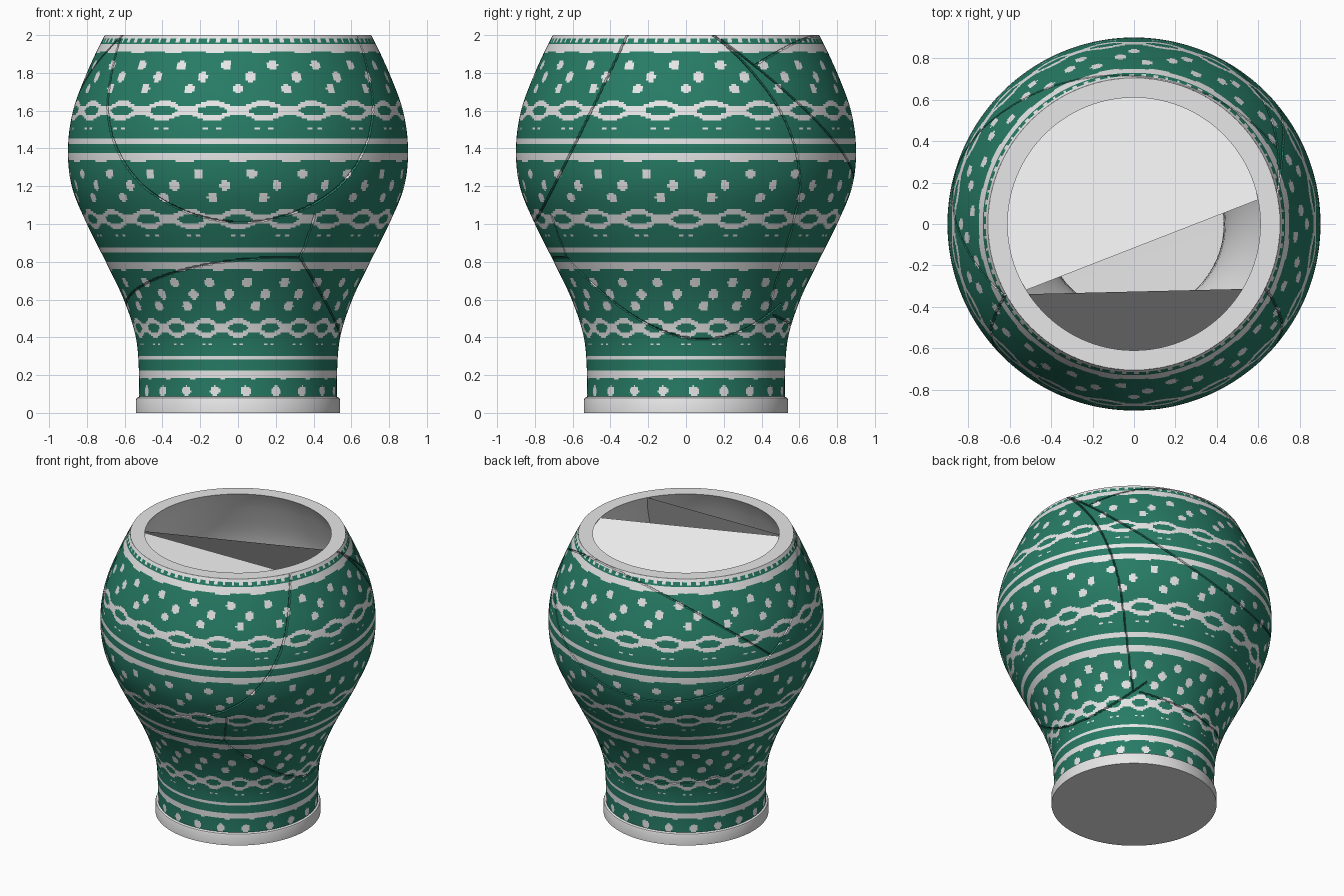
import bpy, bmesh, math
from mathutils import Vector as V

if "Cube" in bpy.data.objects:
    bpy.data.objects.remove(bpy.data.objects["Cube"])


def material(name, rgb):
    m = bpy.data.materials.new(name)
    m.diffuse_color = (*rgb, 1)
    m.use_nodes = True
    m.node_tree.nodes["Principled BSDF"].inputs["Base Color"].default_value = m.diffuse_color
    return m


GREEN = material("green_glaze", (0.02, 0.2, 0.13))
WHITE = material("white_clay", (0.8, 0.8, 0.8))

# outer silhouette: radius every 0.2 of height
RADII = [0.525, 0.524, 0.541, 0.605, 0.70, 0.80, 0.88, 0.90, 0.873, 0.80, 0.705, 0.59]


def radius(z):
    """Smooth radius of the outer wall at height z."""
    s = min(max(z / 0.2, 0), 9.9999)
    if z >= 2:
        return 0.705
    i = int(s)
    t = s - i
    a, b, c, d = (RADII[max(i - 1, 0)], RADII[i], RADII[i + 1], RADII[i + 2])
    return b + 0.5 * t * (c - a + t * (2 * a - 5 * b + 4 * c - d + t * (3 * (b - c) + d - a)))


def lathe(bm, profile, n):
    """Turn (r, z) points round the z axis; u = 0 is the front."""
    rows = []
    for r, z in profile:
        if r < 1e-5:
            rows.append([bm.verts.new((0, 0, z))] * n)
        else:
            rows.append([bm.verts.new((r * math.sin(2 * math.pi * i / n),
                                       -r * math.cos(2 * math.pi * i / n), z)) for i in range(n)])
    for a, b in zip(rows, rows[1:]):
        for i in range(n):
            j = (i + 1) % n
            bm.faces.new(list(dict.fromkeys((a[i], a[j], b[j], b[i]))))


def finish(bm, name, mats, angle=35):
    me = bpy.data.meshes.new(name)
    bm.to_mesh(me)
    bm.free()
    for m in mats:
        me.materials.append(m)
    ob = bpy.data.objects.new(name, me)
    bpy.context.collection.objects.link(ob)
    bpy.ops.object.select_all(action='DESELECT')
    ob.select_set(True)
    bpy.context.view_layer.objects.active = ob
    bpy.ops.object.shade_smooth_by_angle(angle=math.radians(angle))
    return ob


def is_white(p):
    """Glaze pattern: stripes, dashes, eyed wave and three rows of dots."""
    x, y, z = p
    u = 20 * math.atan2(x, -y) / (2 * math.pi)
    if z > 1.982:
        return True
    if z > 1.96:
        return (u * 4) % 1 < 0.35
    k = math.floor((z - 0.18) / 0.575)
    t = z - 0.205 - k * 0.575
    if k == 2:
        u += 0.5
    arc = 2 * math.pi * math.hypot(x, y) / 20     # width of one repeat

    def off(shift):
        return (u - shift + 0.5) % 1 - 0.5

    wob = math.cos(2 * math.pi * u)
    if -0.02 + 0.005 * wob < t < 0.02 or 0.072 < t < 0.1:
        return True
    if abs(t - 0.155) < 0.005 and abs(off(0)) < 0.17:
        return abs(off(0)) > 0.06
    if abs(t - 0.245) < 0.038 + 0.017 * wob:
        return (off(0) / 0.29) ** 2 + ((t - 0.245) / 0.024) ** 2 > 1
    for h, shift in ((0.36, 0.5), (0.424, -0.25), (0.486, 0.25)):
        if (off(shift) * arc) ** 2 + (t - h) ** 2 < 0.027 ** 2:
            return True
    return False


def plane(a, b, c):
    a, b, c = V(a), V(b), V(c)
    return a, (b - a).cross(c - a).normalized()


def side(pl, p):
    return (p - pl[0]).dot(pl[1])


# break planes between the shards
FRONT = plane((-0.62, -0.34, 2), (0.63, -0.31, 2), (0.15, -0.796, 1.02))
BACK = plane((-0.62, -0.36, 2), (0.69, 0.15, 2), (0, 0.9, 1.22))
BACK_TOP = plane((0.70, 0.35, 1.83), (0, 0.7, 1.97), (-0.82, 0.31, 1.5))
SIDE_LOW = plane((0.33, -0.63, 0.82), (0.54, 0, 0.4), (0.37, 0.43, 0.53))
SIDE_BACK = plane((0.37, 0.43, 0.53), (0.69, 0.58, 1.4), (0.69, 0.14, 2))
SHORT = plane((0.33, -0.63, 0.82), (0.4, -0.7, 1.04), (0, 0, 0.9))
LOWER = plane((0.33, -0.63, 0.82), (-0.6, -0.15, 0.6), (0.37, 0.43, 0.53))


def groove(bm, pl, keep):
    """Cut a fine V-shaped crack where the plane meets the wall."""
    co, no = pl
    for d in (-0.006, 0.006, 0):
        faces = []
        for f in bm.faces:
            c = f.calc_center_median()
            if abs(side(pl, c)) < 0.04 and keep(c):
                faces.append(f)
        geom = set(faces)
        for f in faces:
            geom.update(f.edges)
            geom.update(f.verts)
        cut = bmesh.ops.bisect_plane(bm, geom=list(geom), dist=1e-5,
                                     plane_co=co + no * d, plane_no=no)["geom_cut"]
    for v in cut:
        if isinstance(v, bmesh.types.BMVert):
            s = 1 - 0.012 / math.hypot(v.co.x, v.co.y)
            v.co.x *= s
            v.co.y *= s


# patterned outer wall with cracks
bm = bmesh.new()
ROWS = 200
lathe(bm, [(radius(z), z) for z in (0.08 + 1.92 * i / ROWS for i in range(ROWS + 1))], 384)
for f in bm.faces:
    f.material_index = int(is_white(f.calc_center_median()))
groove(bm, FRONT, lambda p: True)
groove(bm, SHORT, lambda p: p.y < 0 and 0.82 < p.z < 1.05 and p.x > 0)
groove(bm, SIDE_LOW, lambda p: p.x > 0.32 and p.z < 0.83)
groove(bm, SIDE_BACK, lambda p: p.y > 0 and p.x > 0.3 and p.z > 0.53)
groove(bm, BACK, lambda p: side(SIDE_BACK, p) < 0 and p.z < 1.998)
up = 1 if BACK[1].z > 0 else -1
groove(bm, BACK_TOP, lambda p: side(SIDE_BACK, p) < 0 and side(BACK, p) * up > 0)
groove(bm, LOWER, lambda p: p.x < 0.34)
finish(bm, "patterned_wall", [GREEN, WHITE], 30)

# flat rim, inner wall and inner floor
bm = bmesh.new()
heights = [1.94 - 0.07 * i for i in range(27)]
inner = [(radius(z) - 0.09, z) for z in heights]
lathe(bm, [(0.705, 2), (0.61, 2)] + inner + [(0, 0.11)], 96)
finish(bm, "rim_and_inner_wall", [WHITE])

# foot ring with closed underside
bm = bmesh.new()
lathe(bm, [(0, 0), (0.54, 0), (0.54, 0.07), (0.536, 0.08), (0.522, 0.087)], 96)
finish(bm, "foot", [WHITE])


def break_sheet(name, pl):
    """Flat break face spanning the hollow of the pot."""
    hull = bmesh.new()
    lathe(hull, [(0, 1.998), (0.66, 1.998)] +
          [(radius(z) - 0.04, z) for z in heights] + [(0, 0.11)], 96)
    cut = bmesh.ops.bisect_plane(hull, geom=hull.verts[:] + hull.edges[:] + hull.faces[:],
                                 dist=1e-5, plane_co=pl[0], plane_no=pl[1])["geom_cut"]
    pts = [v.co.copy() for v in cut if isinstance(v, bmesh.types.BMVert)]
    hull.free()
    mid = sum(pts, V()) / len(pts)
    ax = pl[1].orthogonal().normalized()
    ay = pl[1].cross(ax)
    pts.sort(key=lambda p: math.atan2((p - mid).dot(ay), (p - mid).dot(ax)))
    bm = bmesh.new()
    f = bm.faces.new([bm.verts.new(p) for p in pts])
    f.normal_update()
    if f.normal.z < 0:
        f.normal_flip()
    finish(bm, name, [WHITE])


break_sheet("front_break_face", FRONT)
break_sheet("back_break_face", BACK)
